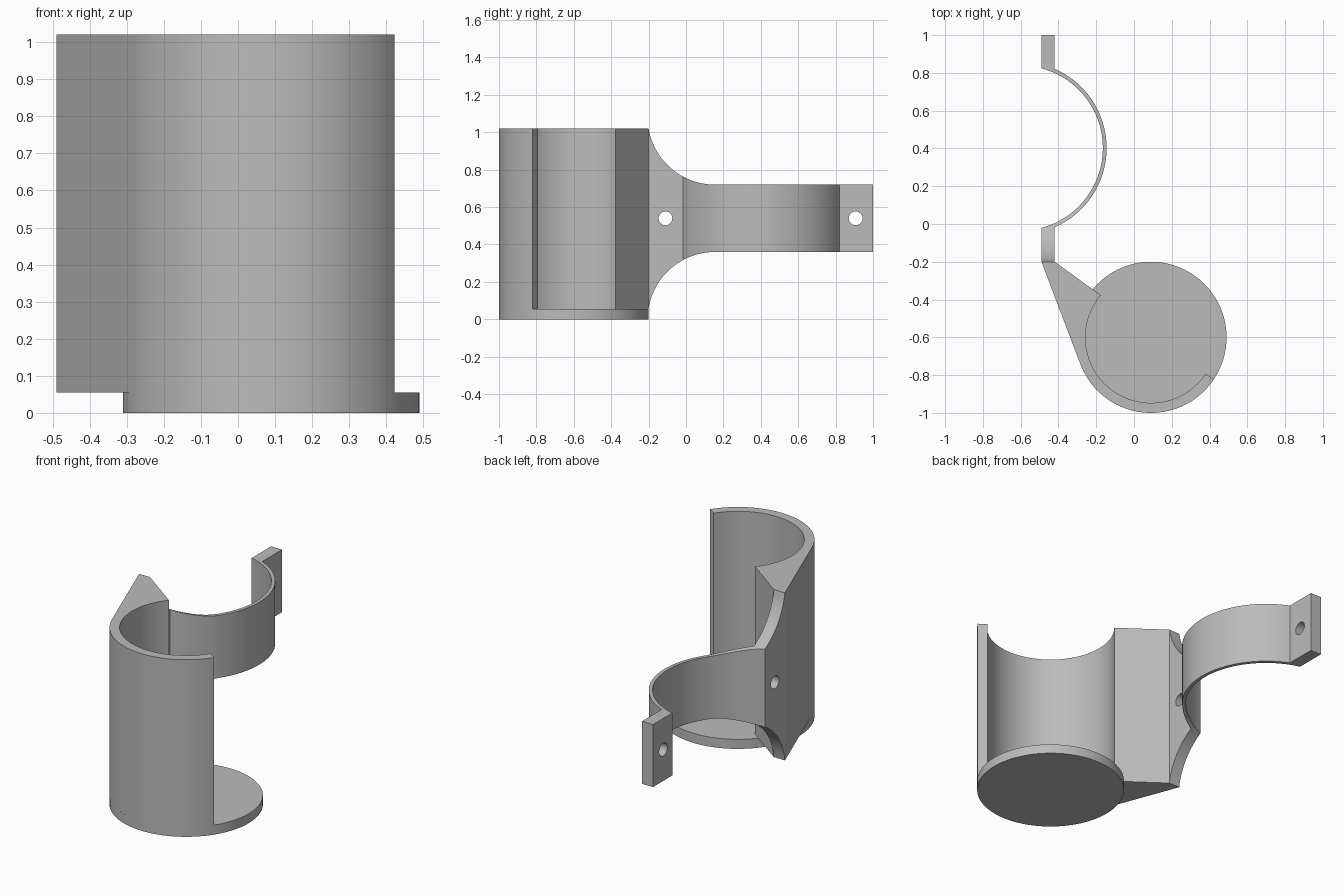
import bpy, bmesh
from math import sin, cos, radians, sqrt, asin, degrees
from mathutils import Vector

cube = bpy.data.objects.get("Cube")
if cube:
    bpy.data.objects.remove(cube, do_unlink=True)

grey = bpy.data.materials.new("plain grey")
grey.use_nodes = True
colour = (0.5, 0.5, 0.5, 1)
grey.diffuse_color = colour
grey.node_tree.nodes["Principled BSDF"].inputs["Base Color"].default_value = colour


def arc(cx, cy, r, start, end, steps):
    """Points along a circular arc, angles in degrees."""
    angles = [radians(start + (end - start) * i / steps) for i in range(steps + 1)]
    return [(cx + r * cos(a), cy + r * sin(a)) for a in angles]


def prism(name, outline, low, high, axis="z"):
    """Extrude a flat outline along z, or a (y, z) outline along x."""
    place = (lambda u, v: (u, v, low)) if axis == "z" else (lambda u, v: (low, u, v))
    push = Vector((0, 0, high - low)) if axis == "z" else Vector((high - low, 0, 0))
    bm = bmesh.new()
    face = bm.faces.new([bm.verts.new(place(u, v)) for u, v in outline])
    grown = bmesh.ops.extrude_face_region(bm, geom=[face], use_keep_orig=True)
    bmesh.ops.translate(bm, vec=push,
                        verts=[g for g in grown["geom"] if isinstance(g, bmesh.types.BMVert)])
    bmesh.ops.recalc_face_normals(bm, faces=bm.faces)
    mesh = bpy.data.meshes.new(name)
    bm.to_mesh(mesh)
    bm.free()
    mesh.materials.append(grey)
    obj = bpy.data.objects.new(name, mesh)
    bpy.context.collection.objects.link(obj)
    return obj


def select(obj):
    bpy.ops.object.select_all(action="DESELECT")
    obj.select_set(True)
    bpy.context.view_layer.objects.active = obj


def boolean(obj, cutter, operation):
    select(obj)
    mod = obj.modifiers.new(operation, "BOOLEAN")
    mod.operation, mod.solver, mod.object = operation, "EXACT", cutter
    bpy.ops.object.modifier_apply(modifier=mod.name)
    bpy.data.objects.remove(cutter, do_unlink=True)


FLOOR, TOP, MID = 0.055, 1.02, 0.54
CX, CY, R_OUT, R_IN = 0.09, -0.6, 0.4, 0.347
BACK, FACE, JOINT = -0.49, -0.42, -0.2

# Round base
base = prism("base_disc", arc(CX, CY, R_OUT, 0, 357, 119), 0, FLOOR)

# Open cup wall with its tangent mounting wedge
wall = prism("cup_wall",
             [(BACK, JOINT)] + arc(CX, CY, R_OUT, 200.8, 326.3, 48)
             + arc(CX, CY, R_IN, 326.3, 140, 70) + [(FACE, JOINT)],
             FLOOR, TOP)

# Clamp strap: two flat tabs joined by a thin arch
SX, SY, S_OUT, S_IN = -0.602, 0.402, 0.457, 0.437
half_out = 90 - degrees(asin((FACE - SX) / S_OUT))
half_in = 90 - degrees(asin((BACK - SX) / S_IN))
strap = prism("clamp_strap",
              [(BACK, JOINT), (FACE, JOINT)] + arc(SX, SY, S_OUT, -half_out, half_out, 48)
              + [(FACE, 1), (BACK, 1)] + arc(SX, SY, S_IN, half_in, -half_in, 48),
              FLOOR, TOP)

# Flared side outline trims the strap
half, flare = 0.18, 0.36
rise = half + flare
start = degrees(asin((rise - (TOP - MID)) / flare))
fy = JOINT + sqrt(flare ** 2 - (rise - (TOP - MID)) ** 2)
upper = arc(fy, MID + rise, flare, 180 + start, 270, 24) + [(1.1, MID + half)]
lower = [(y, 2 * MID - z) for y, z in reversed(upper)]
tail = [(JOINT - 0.1, FLOOR - 0.1), (JOINT - 0.1, TOP + 0.1), (JOINT, TOP + 0.1)]
trim = prism("strap_trim", upper + lower + [(JOINT, FLOOR - 0.1)] + tail, -0.7, 0.1, "x")
boolean(strap, trim, "INTERSECT")

# Screw holes through both tabs
for y in (-0.11, 0.907):
    boolean(strap, prism("hole_cutter", arc(y, MID, 0.037, 0, 345, 23), -0.6, -0.3, "x"),
            "DIFFERENCE")

for part in (base, wall, strap):
    select(part)
    bpy.ops.object.shade_smooth_by_angle(angle=radians(20))
